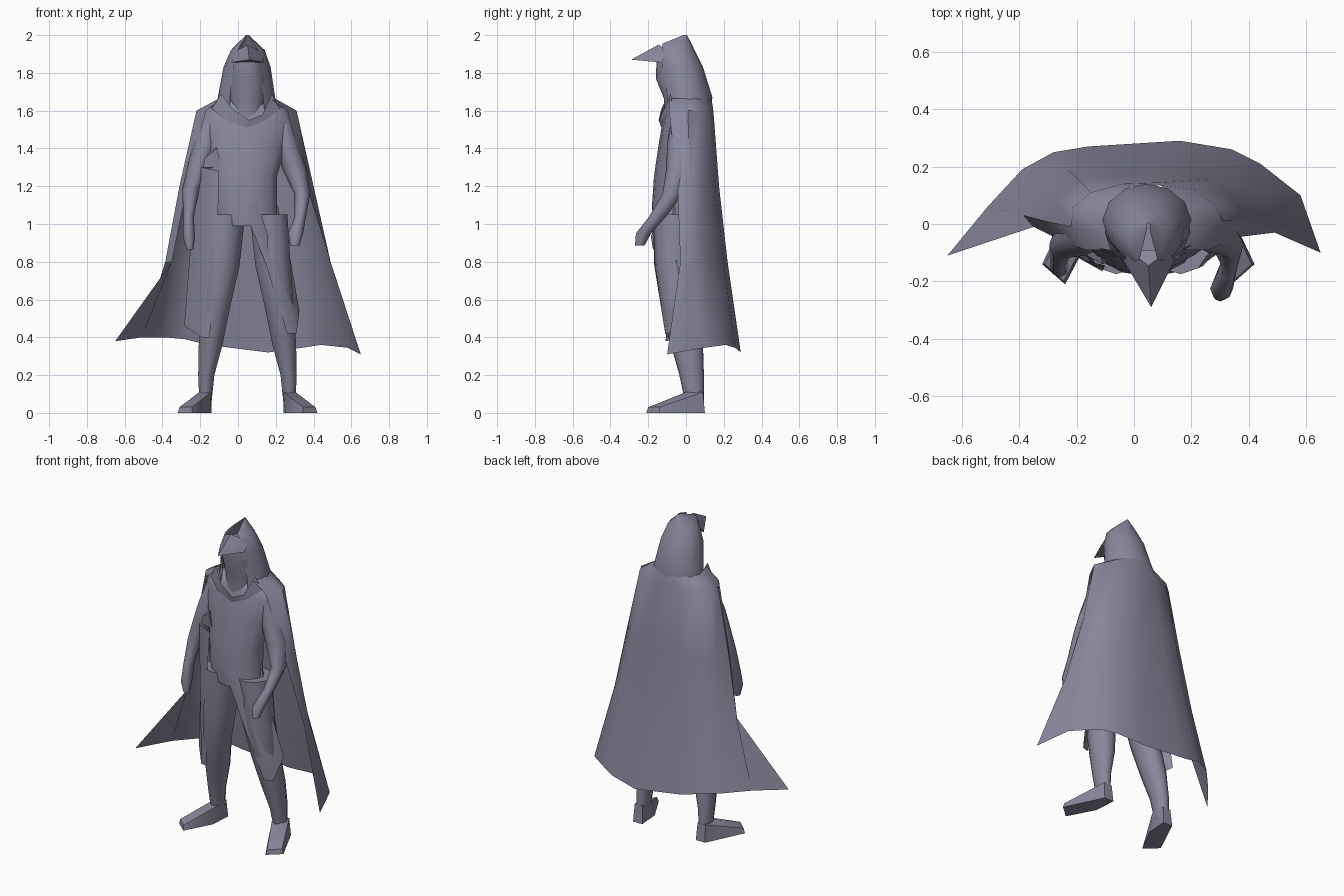
import bpy, bmesh, math

CX = 0.05  # the body stands slightly right of centre
CLOTH = bpy.data.materials.new("dark_cloth")
CLOTH.diffuse_color = (0.25, 0.245, 0.335, 1)


def finish(name, bm, smooth=60):
    bmesh.ops.recalc_face_normals(bm, faces=bm.faces)
    me = bpy.data.meshes.new(name)
    bm.to_mesh(me)
    bm.free()
    me.materials.append(CLOTH)
    ob = bpy.data.objects.new(name, me)
    bpy.context.collection.objects.link(ob)
    bpy.ops.object.select_all(action='DESELECT')
    bpy.context.view_layer.objects.active = ob
    ob.select_set(True)
    bpy.ops.object.shade_smooth_by_angle(angle=math.radians(smooth))
    return ob


def grid(name, rows, closed=False, caps=False, smooth=60):
    """Skin rows of points with quads."""
    bm = bmesh.new()
    vs = [[bm.verts.new(p) for p in r] for r in rows]
    n = len(vs[0])
    for a, b in zip(vs, vs[1:]):
        for i in range(n if closed else n - 1):
            j = (i + 1) % n
            bm.faces.new((a[i], a[j], b[j], b[i]))
    if caps:
        bm.faces.new(vs[0])
        bm.faces.new(vs[-1])
    return finish(name, bm, smooth)


def loft(name, rings, n=8, gap=0):
    """Rings are (x, y, z, rx, ry); gap is an opening at the front in degrees."""
    rows = []
    for x, y, z, rx, ry in rings:
        span = math.radians(360 - gap)
        start = -math.pi / 2 + math.radians(gap / 2)
        steps = n - 1 if gap else n
        rows.append([(x + rx * math.cos(start + span * i / steps),
                      y + ry * math.sin(start + span * i / steps), z) for i in range(n)])
    return grid(name, rows, closed=not gap, caps=not gap)


def hull(name, pts):
    bm = bmesh.new()
    for p in pts:
        bm.verts.new(p)
    bmesh.ops.convex_hull(bm, input=bm.verts)
    return finish(name, bm, 30)


# Cloak: rows from the neck to the hem, open at the front
neck = [(-.08, -.09), (-.10, -.03), (-.095, .05), (-.06, .10), (-.01, .13),
        (.09, .135), (.15, .10), (.185, .05), (.195, -.03), (.17, -.09)]
shoulder = [(-.17, -.09), (-.22, -.01), (-.21, .06), (-.15, .11), (-.04, .14),
            (.10, .145), (.21, .12), (.28, .07), (.31, .01), (.26, -.09)]
chest = [(-.27, -.05), (-.31, .01), (-.27, .09), (-.19, .15), (-.07, .165),
         (.11, .175), (.26, .155), (.34, .09), (.40, .02), (.365, -.045)]
knee = [(-.35, -.01), (-.385, .03), (-.34, .12), (-.23, .19), (-.10, .20),
        (.12, .22), (.30, .20), (.41, .12), (.48, .035), (.49, -.03)]
hem = [(-.65, -.11, .38), (-.51, .06, .40), (-.39, .19, .40), (-.28, .25, .39), (-.16, .27, .36),
       (.16, .29, .32), (.34, .26, .345), (.44, .21, .36), (.58, .10, .345), (.65, -.10, .31)]
grid("cloak", [[(x, y, 1.665) for x, y in neck],
               [(x, y, 1.60) for x, y in shoulder],
               [(x, y, 1.20) for x, y in chest],
               [(x, y, .80) for x, y in knee], hem], smooth=50)

# Hood with open face, beak-like brim and face beneath
loft("hood", [(.045, 0, 1.58, .17, .125), (.045, .01, 1.67, .152, .13),
              (.048, -.03, 1.83, .125, .12), (.052, -.05, 1.92, .09, .095),
              (.05, -.055, 1.955, .055, .085), (.05, -.005, 2.0, .006, .01)], 11, gap=70)
hull("hood_brim", [(.06, -.29, 1.87), (-.035, -.13, 1.855), (.14, -.13, 1.855),
                   (.05, -.145, 1.95), (-.02, -.09, 1.91), (.125, -.09, 1.91)])
loft("face", [(.045, -.04, 1.54, .09, .08), (.05, -.05, 1.66, .09, .065),
              (.05, -.06, 1.77, .10, .10), (.05, -.06, 1.88, .085, .095)], 12)
grid("cowl_collar", [[(-.09, -.09, 1.69), (-.03, -.13, 1.61), (.06, -.145, 1.55),
                      (.13, -.13, 1.58), (.18, -.08, 1.69)],
                     [(-.14, -.08, 1.61), (-.06, -.12, 1.55), (.05, -.13, 1.51),
                      (.15, -.12, 1.55), (.22, -.07, 1.61)]])

# Torso in a coat with sloping shoulders
loft("torso", [(.05, -.065, .99, .165, .11), (.035, -.065, 1.10, .175, .115),
               (.03, -.06, 1.25, .18, .11), (.04, -.045, 1.42, .22, .10),
               (.045, -.02, 1.54, .25, .105), (.045, -.01, 1.60, .23, .10),
               (.045, 0, 1.65, .13, .09)], 14)

# Legs and pointed feet, mirrored about the body centre
for side, s in (("left", -1), ("right", 1)):
    loft(side + "_leg", [(CX + s * .222, .045, .06, .034, .05),
                         (CX + s * .218, .03, .20, .045, .065),
                         (CX + s * .195, .005, .36, .066, .085),
                         (CX + s * .17, -.035, .55, .08, .095),
                         (CX + s * .135, -.06, .78, .098, .105),
                         (CX + s * .112, -.065, 1.05, .105, .11)], 10)
    hull(side + "_foot", [(CX + s * x, y, z) for x, y, z in
                          ((.19, .10, 0), (.255, .10, 0), (.195, .09, .11), (.25, .09, .11),
                           (.19, .0, .11), (.255, .0, .11), (.20, -.04, 0),
                           (.29, -.21, 0), (.37, -.14, 0), (.295, -.20, .03), (.36, -.14, .03))])

# Arms: sleeve, forearm and hand
loft("right_arm", [(.30, -.245, .885, .024, .025), (.305, -.225, .95, .04, .04),
                   (.33, -.15, 1.04, .03, .045), (.34, -.07, 1.16, .042, .055),
                   (.30, -.04, 1.29, .065, .065), (.26, -.03, 1.42, .06, .07),
                   (.235, -.01, 1.55, .05, .07)], 8)
loft("left_arm", [(-.255, -.155, .865, .018, .02), (-.26, -.15, .93, .032, .035),
                  (-.262, -.12, 1.04, .028, .04), (-.25, -.07, 1.18, .045, .05),
                  (-.21, -.05, 1.30, .06, .065), (-.17, -.035, 1.43, .065, .075),
                  (-.145, -.01, 1.55, .05, .07)], 8)

# Coat tails hanging over the thighs, and the lapel fold on the chest
grid("left_coat_tail", [[(-.22, -.05, 1.29), (-.19, -.12, 1.30), (-.10, -.145, 1.28)],
                        [(-.25, -.02, .90), (-.185, -.12, .90), (-.11, -.165, .90)],
                        [(-.285, .01, .46), (-.19, -.10, .40), (-.15, -.105, .40)]])
grid("right_coat_tail", [[(.02, -.178, 1.11), (.09, -.178, 1.11), (.21, -.06, 1.10)],
                         [(.15, -.168, .78), (.22, -.155, .78), (.28, -.05, .80)],
                         [(.26, -.11, .42), (.31, -.09, .42), (.325, .0, .54)]])
hull("chest_fold", [(-.20, -.09, 1.33), (-.19, -.10, 1.30), (-.11, -.14, 1.40),
                    (-.09, -.13, 1.30), (-.12, -.09, 1.41)])
